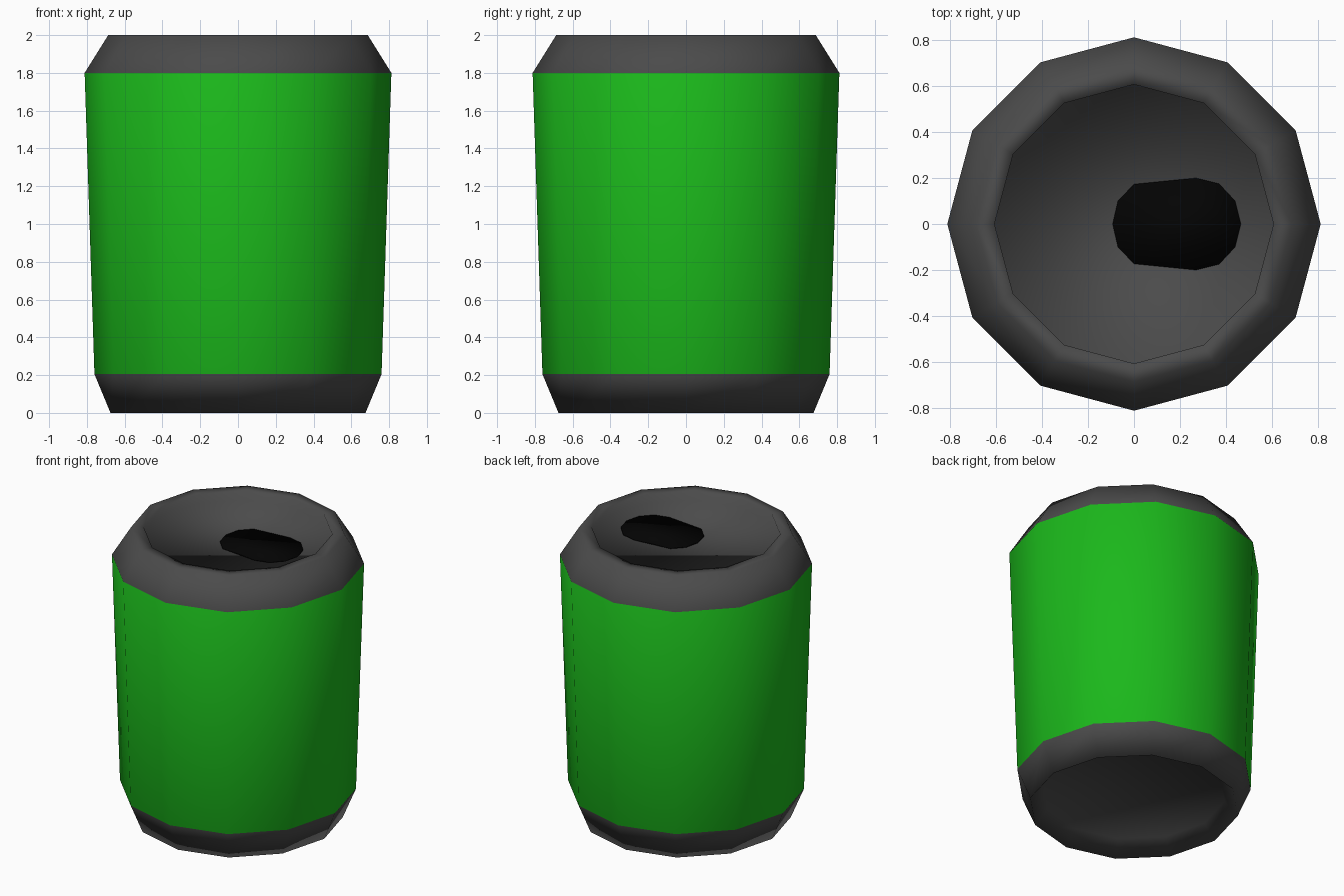
import bpy, bmesh, math

cube = bpy.data.objects.get("Cube")
if cube:
    bpy.data.objects.remove(cube)


def material(name, color):
    m = bpy.data.materials.new(name)
    m.use_nodes = True
    m.diffuse_color = (*color, 1)
    bsdf = next(n for n in m.node_tree.nodes if n.type == 'BSDF_PRINCIPLED')
    bsdf.inputs["Base Color"].default_value = (*color, 1)
    return m


green = material("green paint", (0.011, 0.48, 0.011))
grey = material("dark grey metal", (0.07, 0.07, 0.07))
black = material("black opening", (0.001, 0.001, 0.001))

SIDES = 12
LID_Z = 1.938


def ring(bm, points, z):
    return [bm.verts.new((x, y, z)) for x, y in points]


def circle(r):
    steps = [2 * math.pi * i / SIDES for i in range(SIDES)]
    return [(r * math.cos(a), r * math.sin(a)) for a in steps]


def bridge(bm, low, high):
    n = len(low)
    return [bm.faces.new((low[i], low[(i + 1) % n], high[(i + 1) % n], high[i]))
            for i in range(n)]


def finish(bm, name, mats):
    for f in bm.faces:
        f.smooth = True
    mesh = bpy.data.meshes.new(name)
    bm.to_mesh(mesh)
    bm.free()
    for m in mats:
        mesh.materials.append(m)
    obj = bpy.data.objects.new(name, mesh)
    bpy.context.collection.objects.link(obj)


# Can: profile from the recessed base, up the side and over the rim to the lid
profile = [(0.59, 0.1), (0.675, 0), (0.76, 0.205), (0.812, 1.8),
           (0.687, 2), (0.607, 2), (0.607, LID_Z)]
bm = bmesh.new()
rings = [ring(bm, circle(r), z) for r, z in profile]
bm.faces.new(rings[0][::-1])
for i, (low, high) in enumerate(zip(rings, rings[1:])):
    for f in bridge(bm, low, high):
        f.material_index = 1 if i == 2 else 0
bm.faces.new(rings[-1])
finish(bm, "can_body", [grey, green])

# Drinking hole: thin black plate on the lid, mirrored across the x axis
half = [(0.465, 0), (0.44, 0.1), (0.37, 0.175), (0.27, 0.2),
        (0, 0.173), (-0.07, 0.1), (-0.093, 0)]
outline = half + [(x, -y) for x, y in half[-2:0:-1]]
bm = bmesh.new()
bottom = ring(bm, outline, LID_Z)
top = ring(bm, outline, LID_Z + 0.009)
bm.faces.new(bottom[::-1])
bridge(bm, bottom, top)
bm.faces.new(top)
finish(bm, "drinking_hole", [black])
